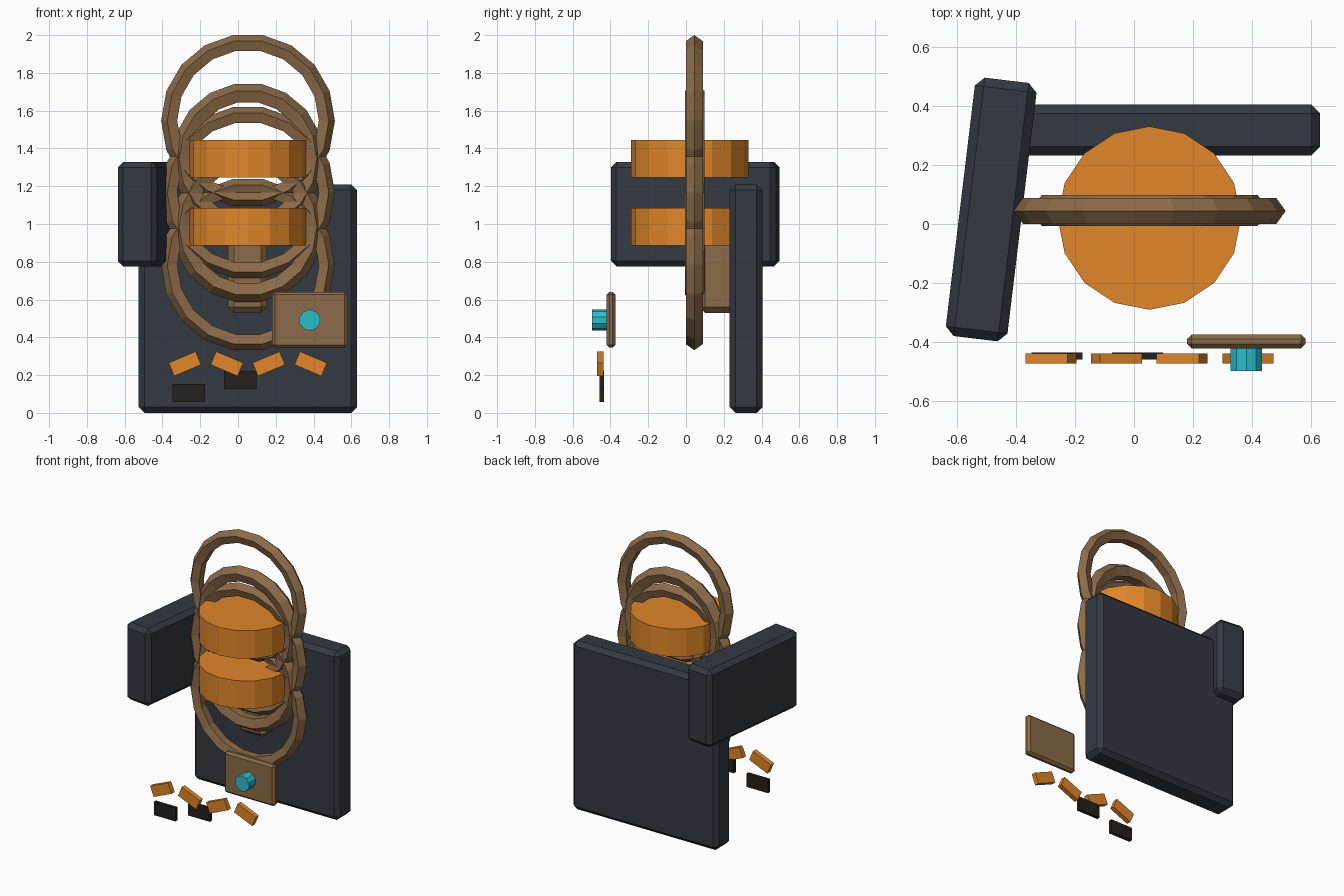
import bpy
import math

if "Cube" in bpy.data.objects:
    bpy.data.objects.remove(bpy.data.objects["Cube"])


def material(name, color):
    m = bpy.data.materials.new(name)
    m.diffuse_color = (*color, 1)
    m.use_nodes = True
    m.node_tree.nodes["Principled BSDF"].inputs["Base Color"].default_value = m.diffuse_color
    return m


DARK = material("dark_slate", (0.033, 0.042, 0.054))
BROWN = material("bronze", (0.26, 0.145, 0.065))
ORANGE = material("orange", (0.75, 0.24, 0.023))
CYAN = material("cyan", (0.026, 0.51, 0.61))
BLACK = material("soot", (0.018, 0.014, 0.012))


def finish(name, mat):
    ob = bpy.context.object
    ob.name = name
    ob.data.materials.append(mat)
    return ob


def box(name, center, size, mat, rot=(0, 0, 0), bevel=0):
    bpy.ops.mesh.primitive_cube_add(size=1, location=center)
    ob = finish(name, mat)
    ob.scale = size
    bpy.ops.object.transform_apply(location=False, rotation=False, scale=True)
    ob.rotation_euler = rot
    if bevel:
        mod = ob.modifiers.new("edge", 'BEVEL')
        mod.width = bevel
        mod.segments = 1
    return ob


def drum(name, center, radius, depth, sides, mat, rot=(0, 0, 0)):
    bpy.ops.mesh.primitive_cylinder_add(vertices=sides, radius=radius, depth=depth,
                                        location=center, rotation=rot)
    return finish(name, mat)


def ring(name, z, major, minor, y):
    bpy.ops.mesh.primitive_torus_add(major_radius=major, minor_radius=minor,
                                     major_segments=18, minor_segments=5,
                                     location=(0.053, y, z),
                                     rotation=(math.pi / 2, 0, 0))
    return finish(name, BROWN)


# Wall slabs
box("back_slab", (0.052, 0.318, 0.605), (1.155, 0.173, 1.21), DARK, bevel=0.03)
box("side_slab", (-0.483, 0.049, 1.052), (0.21, 0.88, 0.555), DARK,
    rot=(0, 0, -0.12), bevel=0.03)

# Bracket joining the rings to the back slab
box("bracket", (0.05, 0.165, 0.735), (0.205, 0.19, 0.41), BROWN, bevel=0.03)

# Three large overlapping rings
for i, z in enumerate((1.547, 1.166, 0.785)):
    ring(f"large_ring_{i + 1}", z, 0.413, 0.047, 0.044)

# Two discs, each with a heavier ring around it
for i, z in enumerate((1.345, 0.985)):
    drum(f"disc_{i + 1}", (0.052, 0.02, z), 0.31, 0.2, 16, ORANGE)
    ring(f"disc_ring_{i + 1}", z, 0.348, 0.055, 0.046)

# Control plate with knob
box("control_plate", (0.38, -0.397, 0.493), (0.4, 0.047, 0.296), BROWN, bevel=0.015)
drum("knob", (0.38, -0.457, 0.491), 0.056, 0.08, 10, CYAN, rot=(math.pi / 2, 0, 0))

# Row of alternately tilted markers
for i in range(4):
    tilt = -0.4 if i % 2 == 0 else 0.4
    box(f"marker_{i + 1}", (-0.281 + 0.222 * i, -0.455, 0.26), (0.155, 0.034, 0.076),
        ORANGE, rot=(0, tilt, 0))

# Dark chips below the markers
for i, (x, z) in enumerate(((-0.26, 0.105), (0.012, 0.175))):
    box(f"chip_{i + 1}", (x, -0.447, z), (0.172, 0.024, 0.095), BLACK)
